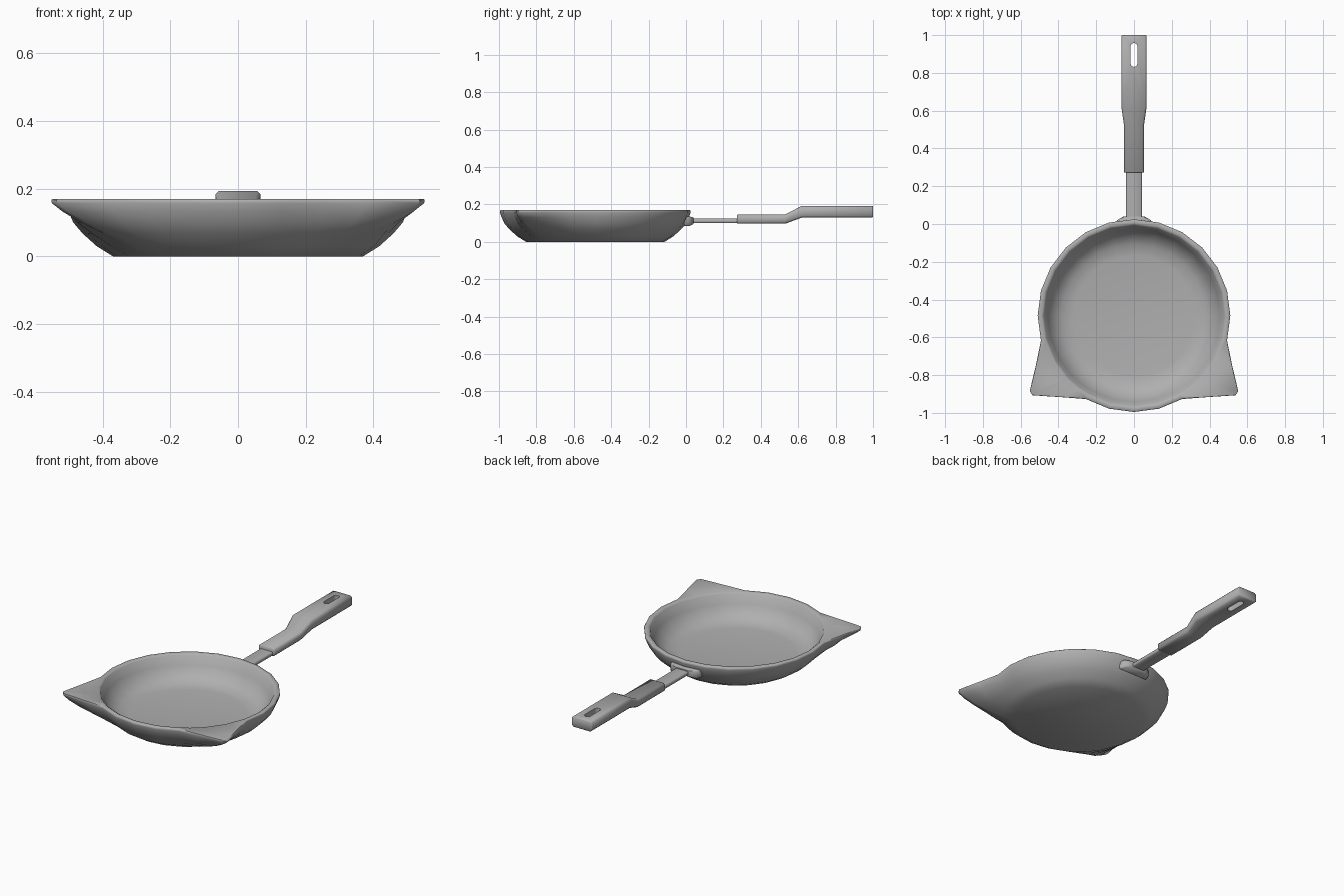
import bpy, math

if "Cube" in bpy.data.objects:
    bpy.data.objects.remove(bpy.data.objects["Cube"])

CY = -0.485   # centre of the bowl in y

# Dark grey metal for every part
grey = bpy.data.materials.new("dark_grey")
grey.diffuse_color = (0.43, 0.43, 0.43, 1)
grey.use_nodes = True
grey.node_tree.nodes["Principled BSDF"].inputs["Base Color"].default_value = grey.diffuse_color


def make(name, verts, faces, angle):
    me = bpy.data.meshes.new(name)
    me.from_pydata(verts, [], faces)
    me.materials.append(grey)
    ob = bpy.data.objects.new(name, me)
    bpy.context.collection.objects.link(ob)
    finish(ob, angle)
    return ob


def finish(ob, angle):
    bpy.ops.object.select_all(action='DESELECT')
    ob.select_set(True)
    bpy.context.view_layer.objects.active = ob
    bpy.ops.object.mode_set(mode='EDIT')
    bpy.ops.mesh.select_all(action='SELECT')
    bpy.ops.mesh.normals_make_consistent(inside=False)
    bpy.ops.object.mode_set(mode='OBJECT')
    bpy.ops.object.shade_smooth_by_angle(angle=math.radians(angle))


def loft(name, rings, angle=50):
    n = len(rings[0])
    verts = [p for r in rings for p in r]
    faces = [(k * n + i, k * n + (i + 1) % n, (k + 1) * n + (i + 1) % n, (k + 1) * n + i)
             for k in range(len(rings) - 1) for i in range(n)]
    faces += [tuple(reversed(range(n))), tuple(range(len(verts) - n, len(verts)))]
    return make(name, verts, faces, angle)


# Bowl: mirrored half outline, with pouring wings pulled out of the circle
half = [90, 75, 60, 45, 30, 15, 0, -15, -30, -43, -47, -53, -60, -75, -90]
wing = {-30: (0.52, -0.75), -43: (0.552, -0.885), -47: (0.537, -0.907), -53: (0.38, -0.917)}


def bowl_ring(r, z, w):
    pts = []
    for a in half:
        x, y = r * math.cos(math.radians(a)), CY + r * math.sin(math.radians(a))
        if a in wing:
            x, y = x + (wing[a][0] - x) * w, y + (wing[a][1] - y) * w
        pts.append((x, y, z))
    return pts + [(-x, y, z) for x, y, z in reversed(pts[1:-1])]


# radius, height, wing strength: up the outside, over the rim, down the inside
profile = [(0.37, 0, 0), (0.418, 0.03, 0.08), (0.46, 0.068, 0.28), (0.487, 0.1, 0.55),
           (0.501, 0.132, 0.82), (0.51, 0.157, 0.99), (0.51, 0.166, 1), (0.506, 0.17, 0.98),
           (0.487, 0.17, 0), (0.478, 0.163, 0), (0.457, 0.11, 0), (0.425, 0.065, 0),
           (0.38, 0.036, 0), (0.32, 0.027, 0)]
loft("pan_bowl", [bowl_ring(*p) for p in profile])


# Bevelled rectangular section across the handle
def section(y, w, z0, z1, b):
    return [(-w + b, y, z0), (w - b, y, z0), (w, y, z0 + b), (w, y, z1 - b),
            (w - b, y, z1), (-w + b, y, z1), (-w, y, z1 - b), (-w, y, z0 + b)]


# Bracket and rod joining the handle to the bowl
loft("handle_bracket", [section(-0.01, 0.10, 0.085, 0.135, 0.006),
                        section(0.02, 0.09, 0.085, 0.135, 0.006),
                        section(0.04, 0.055, 0.095, 0.13, 0.006)])
loft("handle_rod", [section(0.0, 0.042, 0.1, 0.124, 0.005),
                    section(0.3, 0.042, 0.1, 0.124, 0.005)])

# Stepped grip
grip = loft("handle_grip", [section(*s) for s in [
    (0.272, 0.05, 0.101, 0.142, 0.008), (0.276, 0.054, 0.097, 0.146, 0.01),
    (0.53, 0.054, 0.097, 0.146, 0.01), (0.62, 0.067, 0.13, 0.193, 0.01),
    (0.996, 0.067, 0.13, 0.193, 0.01), (1.0, 0.063, 0.134, 0.189, 0.008)]])

# Hanging slot cut through the grip end
slot = []
for cy, start in ((0.94, 0), (0.85, 180)):
    for i in range(9):
        a = math.radians(start + i * 22.5)
        slot.append((0.018 * math.cos(a), cy + 0.018 * math.sin(a)))
cutter = loft("slot_cutter", [[(x, y, z) for x, y in slot] for z in (0.05, 0.3)])
cutter.hide_render = True
mod = grip.modifiers.new("slot", 'BOOLEAN')
mod.object = cutter
mod.operation = 'DIFFERENCE'
mod.solver = 'EXACT'
bpy.context.view_layer.objects.active = grip
bpy.ops.object.modifier_apply(modifier=mod.name)
bpy.data.objects.remove(cutter)
finish(grip, 50)
